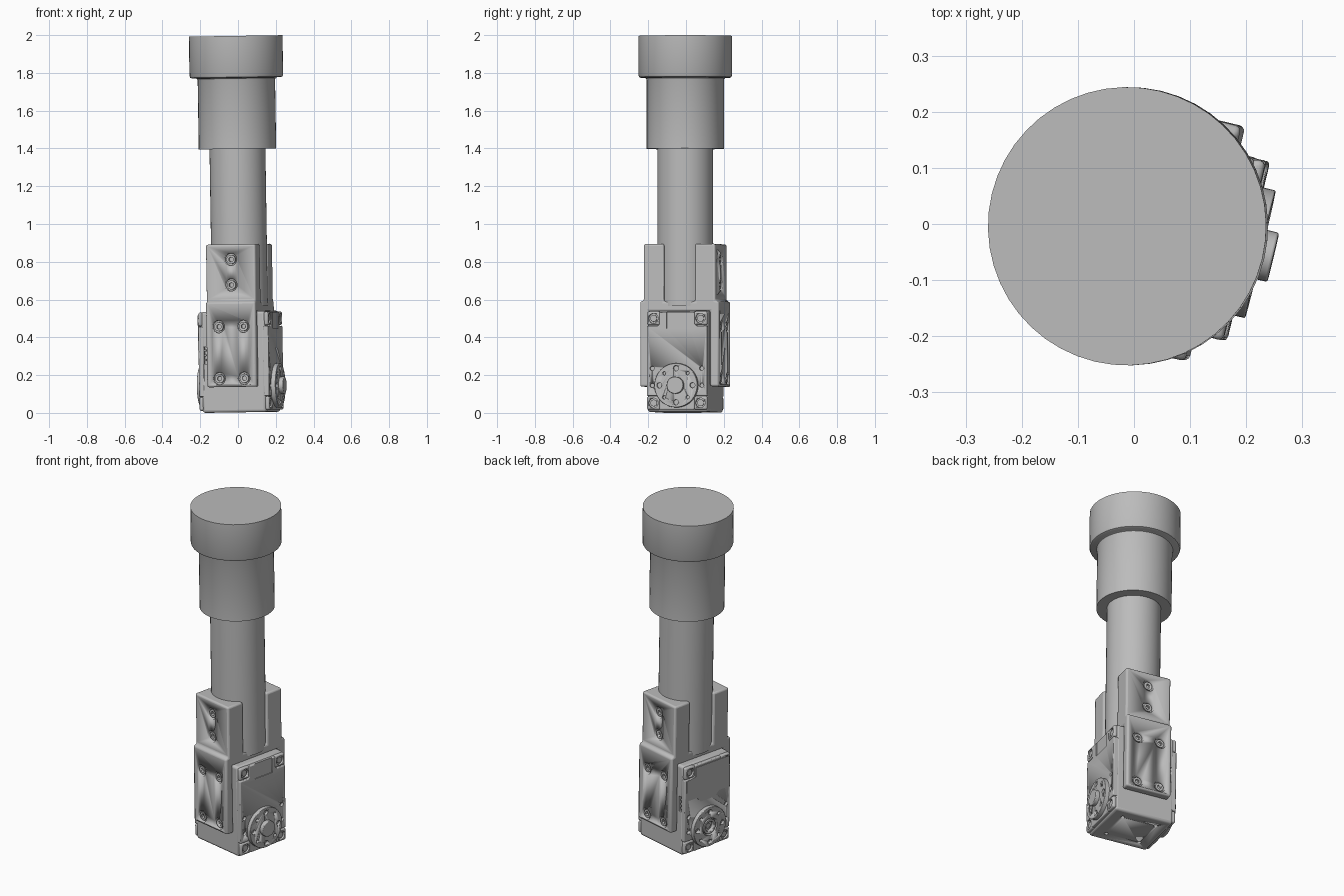
import bpy, bmesh, math
from mathutils import Matrix, Vector

cube = bpy.data.objects.get("Cube")
if cube:
    bpy.data.objects.remove(cube, do_unlink=True)

# The whole leg leans slightly and is turned about its axis
POSE = (Matrix.Translation((0.019, -0.004, 0.003))
        @ Matrix.Rotation(math.radians(-0.9), 4, 'Y')
        @ Matrix.Rotation(math.radians(-13.5), 4, 'Z'))

grey = bpy.data.materials.new("plain_grey")
grey.use_nodes = True
COLOUR = (0.5, 0.5, 0.5, 1)
grey.diffuse_color = COLOUR
grey.node_tree.nodes["Principled BSDF"].inputs["Base Color"].default_value = COLOUR


def finish(name, bm, bevel=0, cutter=None):
    bmesh.ops.recalc_face_normals(bm, faces=bm.faces[:])
    mesh = bpy.data.meshes.new(name)
    bm.to_mesh(mesh)
    bm.free()
    mesh.materials.append(grey)
    ob = bpy.data.objects.new(name, mesh)
    bpy.context.collection.objects.link(ob)
    ob.matrix_world = POSE
    if bevel:
        mod = ob.modifiers.new("edges", 'BEVEL')
        mod.width, mod.segments, mod.limit_method = bevel, 3, 'ANGLE'
    if cutter:
        mod = ob.modifiers.new("holes", 'BOOLEAN')
        mod.object, mod.operation, mod.solver = cutter, 'DIFFERENCE', 'EXACT'
    bpy.ops.object.select_all(action='DESELECT')
    ob.select_set(True)
    bpy.context.view_layer.objects.active = ob
    bpy.ops.object.shade_smooth_by_angle(angle=math.radians(35))
    return ob


def hide(ob):
    ob.hide_render = True
    ob.hide_viewport = True
    return ob


def box(bm, lo, hi):
    lo, hi = Vector(lo), Vector(hi)
    m = Matrix.Translation((lo + hi) / 2) @ Matrix.Diagonal((*(hi - lo), 1))
    bmesh.ops.create_cube(bm, size=1, matrix=m)


def disc(bm, centre, axis, r, depth, segments=24, r2=None):
    """Cylinder centred on a point, running along an axis."""
    turn = Vector(axis).to_track_quat('Z', 'Y').to_matrix().to_4x4()
    bmesh.ops.create_cone(bm, cap_ends=True, segments=segments, radius1=r,
                          radius2=r if r2 is None else r2, depth=depth,
                          matrix=Matrix.Translation(centre) @ turn)


def extrude_x(bm, outline, x0, x1):
    """Extrude a (y, z) outline between two x positions."""
    face = bm.faces.new([bm.verts.new((x0, y, z)) for y, z in outline])
    made = bmesh.ops.extrude_face_region(bm, geom=[face])["geom"]
    verts = [v for v in made if isinstance(v, bmesh.types.BMVert)]
    bmesh.ops.translate(bm, verts=verts, vec=(x1 - x0, 0, 0))


def lathe(name, profile, segments=48):
    bm = bmesh.new()
    verts = [bm.verts.new((r, 0, z)) for r, z in profile]
    edges = [bm.edges.new(pair) for pair in zip(verts, verts[1:])]
    bmesh.ops.spin(bm, geom=verts + edges, cent=(0, 0, 0), axis=(0, 0, 1),
                   angle=math.tau, steps=segments, use_duplicate=False)
    bmesh.ops.remove_doubles(bm, verts=bm.verts[:], dist=1e-5)
    return finish(name, bm)


# Tube and stepped foot
lathe("tube", [(0, 0.56), (0.148, 0.56), (0.148, 1.41), (0, 1.41)])
lathe("stepped_foot", [(0, 1.395), (0.205, 1.395), (0.205, 1.76), (0.208, 1.768),
                       (0.215, 1.771), (0.235, 1.771), (0.244, 1.775),
                       (0.248, 1.784), (0.248, 1.993), (0, 1.993)])

# Bracket: a fork over the motor with two tabs gripping the tube
half = [(0.085, 0.585), (0.085, 0.89), (0.195, 0.89), (0.195, 0.59),
        (0.215, 0.585), (0.215, 0.135), (0.166, 0.135), (0.166, 0.535)]
bolts = [(x, 0.215, z) for x in (-0.067, 0.067) for z in (0.18, 0.455)]
bolts += [(0, 0.195, z) for z in (0.675, 0.81)]
cut, heads = bmesh.new(), bmesh.new()
for side in (-1, 1):
    for x, y, z in bolts:
        disc(cut, (x, side * y, z), (0, side, 0), 0.033, 0.05)
        disc(heads, (x, side * (y - 0.018), z), (0, side, 0), 0.024, 0.024)
bracket_holes = hide(finish("bracket_hole_cutter", cut))
cut = bmesh.new()
for side in (-1, 1):
    for x, y, z in bolts:
        disc(cut, (x, side * y, z), (0, side, 0), 0.013, 0.04, 6)
finish("bracket_bolts", heads, cutter=hide(finish("bolt_socket_cutter", cut)))
bm = bmesh.new()
extrude_x(bm, half + [(-y, z) for y, z in reversed(half)], -0.135, 0.135)
finish("bracket", bm, 0.014, bracket_holes)

# Motor case, with side sockets and holes underneath
cut = bmesh.new()
for y in (-0.165, 0.165):
    box(cut, (-0.168, y - 0.02, 0.26), (-0.142, y + 0.02, 0.35))
for x in (-0.1, 0.1):
    for y in (-0.1, 0.1):
        disc(cut, (x, y, 0), (0, 0, 1), 0.011, 0.03, 12)
case_holes = hide(finish("case_hole_cutter", cut))
bm = bmesh.new()
box(bm, (-0.174, -0.165, 0), (0.174, 0.165, 0.535))
finish("motor_case", bm, 0.014, case_holes)
bm = bmesh.new()
for y in (-0.15, 0.15):
    for z in (0.28, 0.305, 0.33):
        disc(bm, (-0.155, y, z), (0, 1, 0), 0.006, 0.02, 8)
finish("socket_pins", bm)

# Raised side covers, notched at the corners around the screws
quarter = [(0.164, 0.085), (0.105, 0.085), (0.095, 0.075), (0.095, 0.012)]
lower = quarter + [(-y, z) for y, z in reversed(quarter)]
cover = lower + [(-y, 0.54 - z) for y, z in lower]
cut = bmesh.new()
box(cut, (0.186, -0.055, 0.44), (0.22, 0.07, 0.56))
for side in (-1, 1):
    for y in (-0.135, 0.135):
        disc(cut, (side * 0.19, y, 0.23), (1, 0, 0), 0.012, 0.03, 12)
        disc(cut, (side * 0.19, y, 0.14), (1, 0, 0), 0.012, 0.03, 12)
cover_holes = hide(finish("cover_cutter", cut))
for name, side in (("left_cover", 1), ("right_cover", -1)):
    bm = bmesh.new()
    extrude_x(bm, cover, side * 0.16, side * 0.191)
    finish(name, bm, 0.005, cover_holes)
bm = bmesh.new()
extrude_x(bm, [(-0.155, 0.515), (-0.155, 0.33), (-0.08, 0.33), (-0.05, 0.3),
               (0.05, 0.3), (0.08, 0.33), (0.155, 0.33), (0.155, 0.45),
               (0.09, 0.46), (0.09, 0.515)][::-1], -0.19, -0.194)
finish("right_cover_step", bm)

# Corner lugs with sunk screws
bm, cut, screws = bmesh.new(), bmesh.new(), bmesh.new()
for side in (-1, 1):
    for y in (-0.128, 0.128):
        for z in (0.047, 0.495):
            box(bm, (side * 0.179 - 0.012, y - 0.036, z - 0.036),
                (side * 0.179 + 0.012, y + 0.036, z + 0.036))
            disc(cut, (side * 0.191, y, z), (1, 0, 0), 0.026, 0.026)
            disc(screws, (side * 0.179, y, z), (1, 0, 0), 0.018, 0.014, 16)
finish("corner_lugs", bm, 0.01, hide(finish("lug_cutter", cut)))
finish("corner_screws", screws)

# Round output plates with a ring of holes
for name, side in (("left_output_plate", 1), ("right_output_plate", -1)):
    cut, bm = bmesh.new(), bmesh.new()
    for i in range(8):
        a = math.tau * i / 8
        disc(cut, (side * 0.213, 0.09 * math.cos(a), 0.14 + 0.09 * math.sin(a)),
             (1, 0, 0), 0.009 if i % 2 else 0.014, 0.03, 16)
    if side < 0:
        disc(cut, (side * 0.213, 0, 0.14), (1, 0, 0), 0.052, 0.04, 32)
    holes = hide(finish(name + "_cutter", cut))
    disc(bm, (side * 0.192, 0, 0.14), (1, 0, 0), 0.117, 0.045, 48)
    finish(name, bm, 0.003, holes)

# Hub on the left, open bearing ring on the right
bm = bmesh.new()
disc(bm, (0.215, 0, 0.14), (1, 0, 0), 0.045, 0.046, 32)
finish("left_hub", bm, 0.004)
cut, bm = bmesh.new(), bmesh.new()
disc(cut, (-0.215, 0, 0.14), (1, 0, 0), 0.03, 0.05, 32)
disc(bm, (-0.2, 0, 0.14), (1, 0, 0), 0.044, 0.026, 32)
finish("right_bearing_ring", bm, 0.003, hide(finish("bearing_cutter", cut)))
bm = bmesh.new()
disc(bm, (-0.19, 0, 0.14), (1, 0, 0), 0.016, 0.02, 16)
finish("right_bearing_screw", bm)
